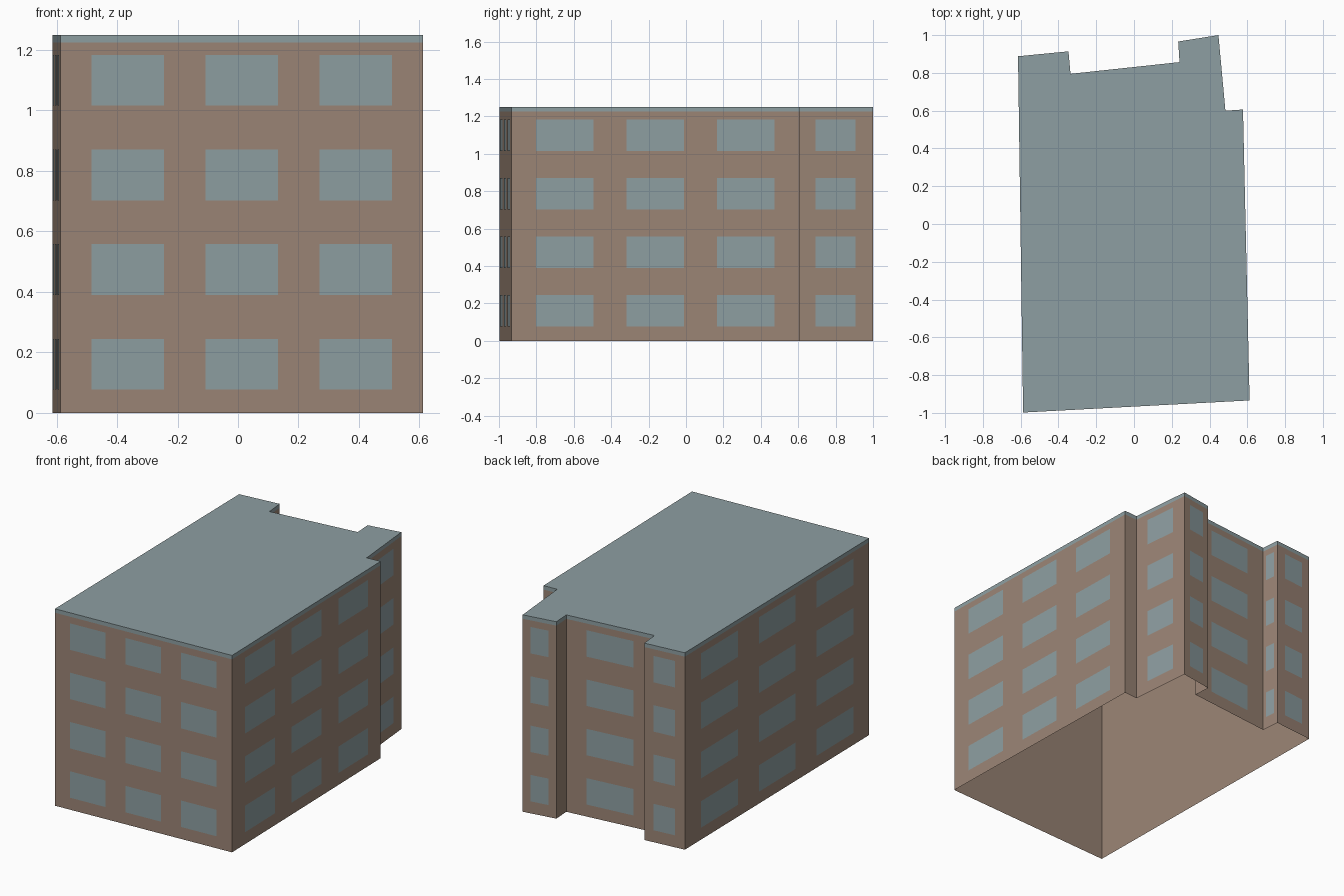
import bpy
import bmesh
from mathutils import Vector

cube = bpy.data.objects.get("Cube")
if cube:
    bpy.data.objects.remove(cube, do_unlink=True)


def make_material(name, rgb):
    mat = bpy.data.materials.new(name)
    mat.use_nodes = True
    mat.diffuse_color = (*rgb, 1)
    mat.node_tree.nodes["Principled BSDF"].inputs["Base Color"].default_value = (*rgb, 1)
    return mat


brown = make_material("brown wall", (0.33, 0.235, 0.18))
grey_blue = make_material("grey blue", (0.27, 0.345, 0.36))

# Footprint, counter-clockwise from the front corner at -x
FOOTPRINT = [Vector(p) for p in (
    (-0.587, -0.998), (0.612, -0.934), (0.577, 0.606), (0.484, 0.600),
    (0.447, 1.0), (0.234, 0.966), (0.241, 0.857), (-0.336, 0.795),
    (-0.347, 0.914), (-0.614, 0.888))]
EAVES, TOP = 1.225, 1.25
FLOORS, FLOOR_PITCH, SILL, WINDOW_HEIGHT = 4, 0.313, 0.077, 0.168


def make_object(name, bm, mat):
    mesh = bpy.data.meshes.new(name)
    bm.to_mesh(mesh)
    bm.free()
    mesh.materials.append(mat)
    obj = bpy.data.objects.new(name, mesh)
    bpy.context.collection.objects.link(obj)
    return obj


def sides():
    return zip(FOOTPRINT, FOOTPRINT[1:] + FOOTPRINT[:1])


def add_panel(bm, a, b, low, high):
    """Upright rectangle from plan point a to plan point b."""
    corners = ((a, low), (b, low), (b, high), (a, high))
    bm.faces.new([bm.verts.new((p.x, p.y, z)) for p, z in corners])


def band(low, high):
    """Ring of upright faces that follows the footprint."""
    bm = bmesh.new()
    for a, b in sides():
        add_panel(bm, a, b, low, high)
    bmesh.ops.remove_doubles(bm, verts=bm.verts, dist=0.0001)
    return bm


# Walls, open underneath
make_object("walls", band(0, EAVES), brown)

# Flat roof with its edge band
bm = band(EAVES, TOP)
rim = [e for e in bm.edges if all(v.co.z > TOP - 0.001 for v in e.verts)]
bmesh.ops.contextual_create(bm, geom=rim)
bmesh.ops.recalc_face_normals(bm, faces=bm.faces)
make_object("roof", bm, grey_blue)

# Windows: three per floor on long walls, one on short walls, none on tiny ones
bm = bmesh.new()
for a, b in sides():
    along = b - a
    if along.length < 0.115:
        continue
    outward = Vector((along.y, -along.x)).normalized() * 0.002
    if along.length > 1:
        spans = [(0.086 + 0.314 * i, 0.286 + 0.314 * i) for i in range(3)]
    else:
        spans = [(0.23, 0.765)]
    for start, end in spans:
        for floor in range(FLOORS):
            z = SILL + floor * FLOOR_PITCH
            add_panel(bm, a + along * start + outward, a + along * end + outward,
                      z, z + WINDOW_HEIGHT)
make_object("windows", bm, grey_blue)
